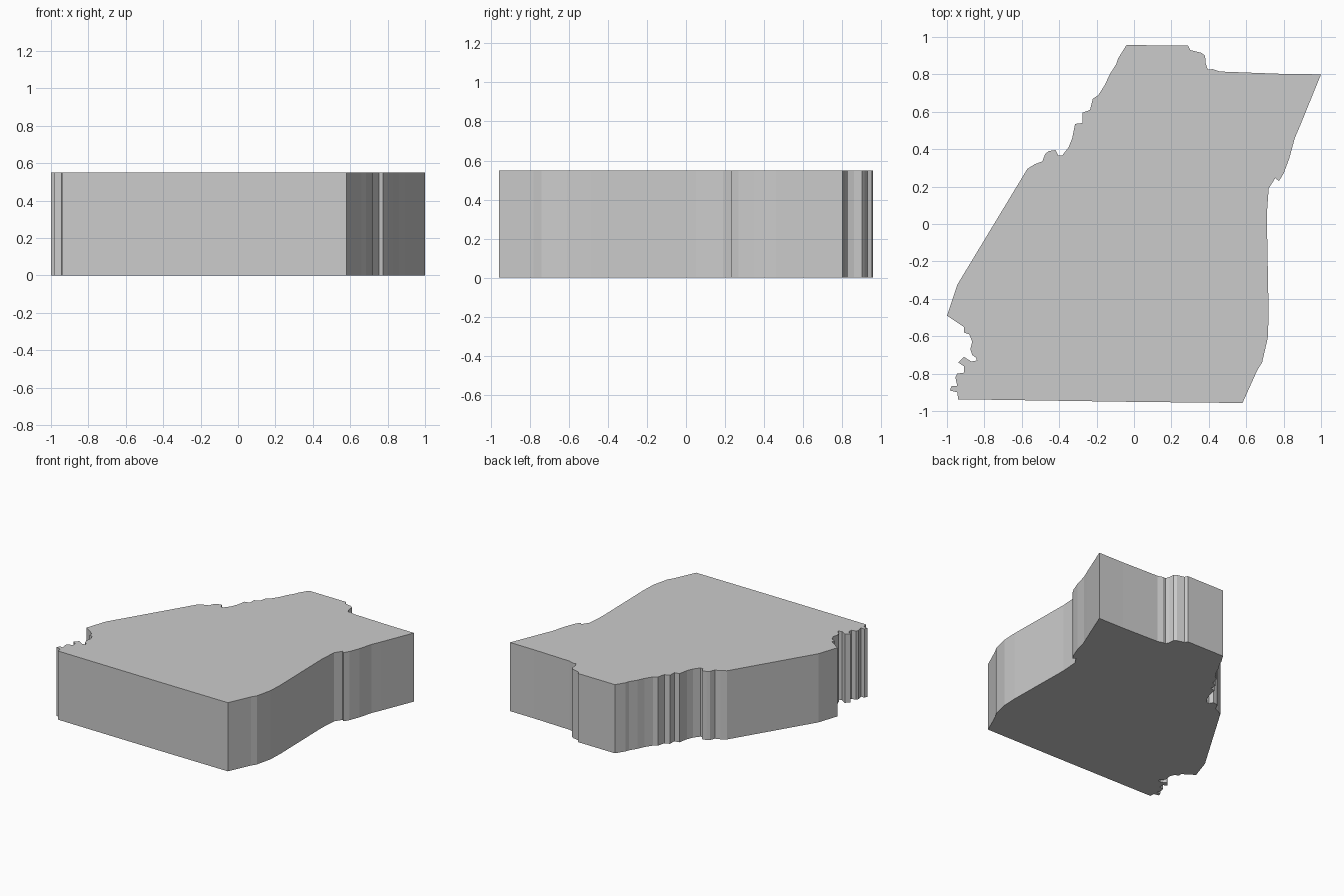
import bpy, bmesh
from mathutils import Vector

HEIGHT = 0.55

# Outline seen from above, clockwise, one run per side
north = [(-0.04, 0.957), (0.29, 0.953), (0.30, 0.93), (0.36, 0.915), (0.38, 0.90),
         (0.383, 0.86), (0.395, 0.825), (0.42, 0.828), (0.46, 0.815), (0.78, 0.803)]
east = [(1.0, 0.80), (0.955, 0.69), (0.89, 0.53), (0.86, 0.46), (0.83, 0.35),
        (0.80, 0.27), (0.775, 0.23), (0.755, 0.245), (0.72, 0.19), (0.71, 0.05),
        (0.72, -0.49), (0.715, -0.61), (0.685, -0.74), (0.66, -0.78)]
south = [(0.58, -0.957), (0.0, -0.951), (-0.94, -0.937)]
west = [(-0.945, -0.90), (-0.985, -0.89), (-0.975, -0.865), (-0.945, -0.865),
        (-0.955, -0.82), (-0.945, -0.80), (-0.91, -0.795), (-0.91, -0.76),
        (-0.94, -0.74), (-0.91, -0.71), (-0.87, -0.735), (-0.84, -0.73),
        (-0.845, -0.715), (-0.865, -0.70), (-0.875, -0.67), (-0.865, -0.63),
        (-0.88, -0.59), (-0.91, -0.58), (-0.91, -0.55)]
north_west = [(-1.0, -0.49), (-0.945, -0.325), (-0.57, 0.295), (-0.53, 0.32),
              (-0.49, 0.335), (-0.475, 0.375), (-0.455, 0.39), (-0.42, 0.395),
              (-0.405, 0.365), (-0.385, 0.365), (-0.35, 0.41), (-0.33, 0.46),
              (-0.315, 0.535), (-0.275, 0.54), (-0.275, 0.595), (-0.235, 0.61),
              (-0.22, 0.67), (-0.19, 0.69), (-0.155, 0.745), (-0.13, 0.80),
              (-0.095, 0.855), (-0.085, 0.885)]
outline = north + east + south + west + north_west

# Fill the outline and extrude it straight up
bm = bmesh.new()
base = bm.faces.new([bm.verts.new((x, y, 0)) for x, y in outline])
top = bmesh.ops.extrude_face_region(bm, geom=[base], use_keep_orig=True)
bmesh.ops.translate(bm, vec=Vector((0, 0, HEIGHT)),
                    verts=[g for g in top["geom"] if isinstance(g, bmesh.types.BMVert)])
bmesh.ops.recalc_face_normals(bm, faces=bm.faces)

mesh = bpy.data.meshes.new("region_slab")
bm.to_mesh(mesh)
bm.free()
slab = bpy.data.objects.new("region_slab", mesh)
bpy.context.collection.objects.link(slab)
